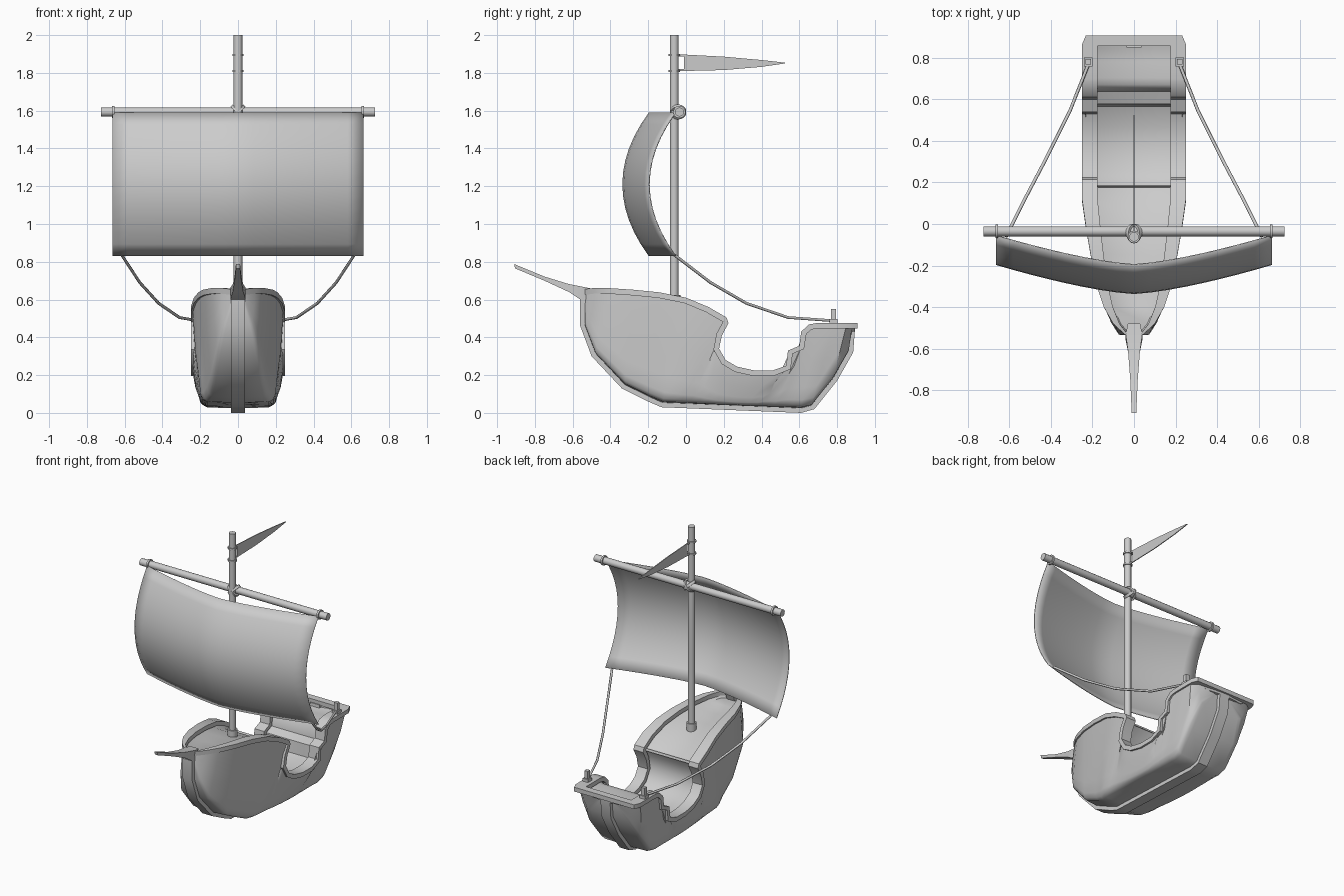
import bpy, bmesh, math
from mathutils import Vector, Matrix

if "Cube" in bpy.data.objects:
    bpy.data.objects.remove(bpy.data.objects["Cube"])


def finish(name, bm, mirror=False, angle=35):
    bmesh.ops.recalc_face_normals(bm, faces=bm.faces)
    me = bpy.data.meshes.new(name)
    bm.to_mesh(me)
    bm.free()
    me.shade_smooth()
    me.set_sharp_from_angle(angle=math.radians(angle))
    ob = bpy.data.objects.new(name, me)
    bpy.context.collection.objects.link(ob)
    if mirror:
        ob.modifiers.new("mirror", 'MIRROR').use_axis[0] = True
    return ob


def loft(name, rows, ring=True, caps=True, mirror=False, angle=35):
    bm = bmesh.new()
    vs = [[bm.verts.new(p) for p in r] for r in rows]
    n = len(rows[0])
    for a, b in zip(vs, vs[1:]):
        for i in range(n if ring else n - 1):
            j = (i + 1) % n
            bm.faces.new((a[i], a[j], b[j], b[i]))
    if caps:
        bm.faces.new(vs[0])
        bm.faces.new(vs[-1])
    return finish(name, bm, mirror, angle)


def rod(name, a, b, r, sides=12, mirror=False):
    a, b = Vector(a), Vector(b)
    d = b - a
    bm = bmesh.new()
    bmesh.ops.create_cone(bm, cap_ends=True, segments=sides, radius1=r, radius2=r, depth=d.length,
                          matrix=Matrix.Translation((a + b) / 2) @ d.to_track_quat('Z', 'Y').to_matrix().to_4x4())
    return finish(name, bm, mirror)


def box(name, c, s, mirror=False):
    bm = bmesh.new()
    bmesh.ops.create_cube(bm, size=1, matrix=Matrix.Translation(c) @ Matrix.Diagonal((*s, 1)))
    return finish(name, bm, mirror)


def interp(table, t):
    for (a, va), (b, vb) in zip(table, table[1:]):
        if t <= b:
            return va + (vb - va) * max(0, (t - a) / (b - a))
    return table[-1][1]


# Side profile (y, z) of the rim, paired with points along the keel
rim = [(-.54, .655), (-.48, .662), (-.40, .66), (-.28, .652), (-.14, .638),
       (0, .61), (.12, .56), (.215, .505), (.225, .475), (.19, .41), (.175, .34), (.21, .28),
       (.27, .245), (.36, .225), (.46, .225), (.53, .25), (.54, .33), (.60, .355), (.61, .43),
       (.65, .468), (.70, .477), (.78, .477), (.85, .477), (.88, .477), (.893, .477)]
bow = [(-.56, .62), (-.56, .46), (-.50, .30), (-.34, .13), (-.2, .06)]
stern = [(.68, .02), (.80, .17), (.885, .32), (.895, .45)]
keel = bow + [(-.13 + .74 * k / 15, .03 - .03 * k / 15) for k in range(16)] + stern
rim, keel = [Vector(p) for p in rim], [Vector(p) for p in keel]
width = [(-.54, .035), (-.48, .10), (-.40, .145), (-.28, .185), (-.14, .21), (.1, .25),
         (.85, .25), (.88, .21), (.893, .05)]


def inward(pts, i, side):
    t = (pts[min(i + 1, len(pts) - 1)] - pts[max(i - 1, 0)]).normalized()
    return Vector((t.y, -t.x)) * side


# Hull: rounded sections from keel to rim, closed by the recessed deck
shape = [(.14, 0), (.68, .01), (.78, .04), (.83, .1), (.86, .25), (.94, .55), (1, 1)]
sections = []
for i, (r, k) in enumerate(zip(rim, keel)):
    w = interp(width, r.x) - .01
    n = inward(rim, i, 1)
    top, low = r + n * .012, k + inward(keel, i, -1) * .025
    half = []
    for a, b in shape:
        p = low.lerp(top, b)
        half.append((max(a * w, .02), p.x, p.y))
    d = r + n * .045
    half.append((max(.72 * w, .015), d.x, d.y))
    sections.append(half + [(-x, y, z) for x, y, z in reversed(half)])
loft("hull", sections, angle=40)

# Raised rim following the profile and wrapping round the stern
rows = []
for i, r in enumerate(rim[:-3]):
    w = interp(width, r.x)
    q = r + inward(rim, i, 1) * .03
    rows.append([(w, r.x, r.y), (w, q.x, q.y), (w * .7, q.x, q.y), (w * .7, r.x, r.y)])
for xo, yo, xi in ((.25, .865, .175), (.232, .907, .173), (0, .907, 0)):
    rows.append([(xo, yo, .477), (xo, yo, .447), (xi, .857, .447), (xi, .857, .477)])
loft("rim", rows, caps=False, mirror=True)

# Keel strip
rows = []
for i, k in enumerate(keel):
    q = k + inward(keel, i, -1) * .045
    rows.append([(-.037, k.x, k.y), (.037, k.x, k.y), (.037, q.x, q.y), (-.037, q.x, q.y)])
loft("keel", rows)

# Bowsprit
rows = [[(-w, yt, zt), (w, yt, zt), (w, yb, zb), (-w, yb, zb)] for w, yt, zt, yb, zb in
        ((.011, -.91, .788, -.905, .765), (.018, -.75, .722, -.75, .70),
         (.028, -.62, .682, -.62, .64), (.04, -.53, .664, -.56, .60), (.03, -.48, .655, -.50, .60))]
loft("bowsprit", rows)

# Mast with rings and foot collar
MY = -.062
rod("mast", (0, MY, .56), (0, MY, 2), .023)
rod("mast_foot", (0, MY, .56), (0, MY, .625), .032)
for z in (1.81, 1.895):
    rod("mast_ring", (0, MY, z - .006), (0, MY, z + .006), .03)

# Yard with end rings and crossed lashing
YY, YZ = -.035, 1.593
rod("yard", (-.725, YY, YZ), (.725, YY, YZ), .024)
rod("yard_ring", (.654, YY, YZ), (.667, YY, YZ), .033, mirror=True)
for s in (-1, 1):
    axis = Vector((1, 0, s)).normalized()
    ref = Vector((0, 1, 0))
    side = axis.cross(ref)
    rows = []
    for a in range(17):
        d = ref * math.cos(a * math.pi / 8) + side * math.sin(a * math.pi / 8) * 1.1
        c = Vector((0, YY - .007, YZ))
        rows.append([c + d * u + axis * v for u, v in ((.032, -.009), (.043, -.009), (.043, .009), (.032, .009))])
    loft("yard_lashing", rows, caps=False)

# Billowing sail
rows = []
for j in range(13):
    v = j / 6 - 1
    rows.append([(.665 * u, -.057 - .14 * (1 - abs(u) ** 1.4) - .14 * (1 - v * v), 1.21 + .38 * v)
                 for u in [i / 8 - 1 for i in range(17)]])
sail = loft("sail", rows, ring=False, caps=False)
sail.modifiers.new("thickness", 'SOLIDIFY').thickness = .005

# Pennant
rows = [[(x, y, z) for x, z in ((-.003, b), (.003, b), (.003, t), (-.003, t))] for y, b, t in
        ((-.01, 1.81, 1.897), (.2, 1.815, 1.886), (.4, 1.832, 1.868), (.525, 1.85, 1.854))]
loft("pennant", rows)
for z in (1.815, 1.892):
    box("pennant_tie", (0, -.025, z), (.006, .04, .012))

# Ropes from sail corners to the stern posts
path = [(.615, -.06, .835), (.52, .13, .69), (.42, .32, .58), (.31, .54, .505), (.215, .78, .488)]
rows = []
for i, p in enumerate(path):
    t = (Vector(path[min(i + 1, 4)]) - Vector(path[max(i - 1, 0)])).normalized()
    e = t.cross(Vector((0, 0, 1))).normalized()
    f = t.cross(e)
    rows.append([Vector(p) + (e * math.cos(a * math.pi / 3) + f * math.sin(a * math.pi / 3)) * .008
                 for a in range(6)])
loft("rope", rows, mirror=True, angle=65)

# Stern posts
box("stern_post_base", (.22, .78, .485), (.042, .042, .025), mirror=True)
box("stern_post", (.22, .78, .515), (.026, .026, .07), mirror=True)
